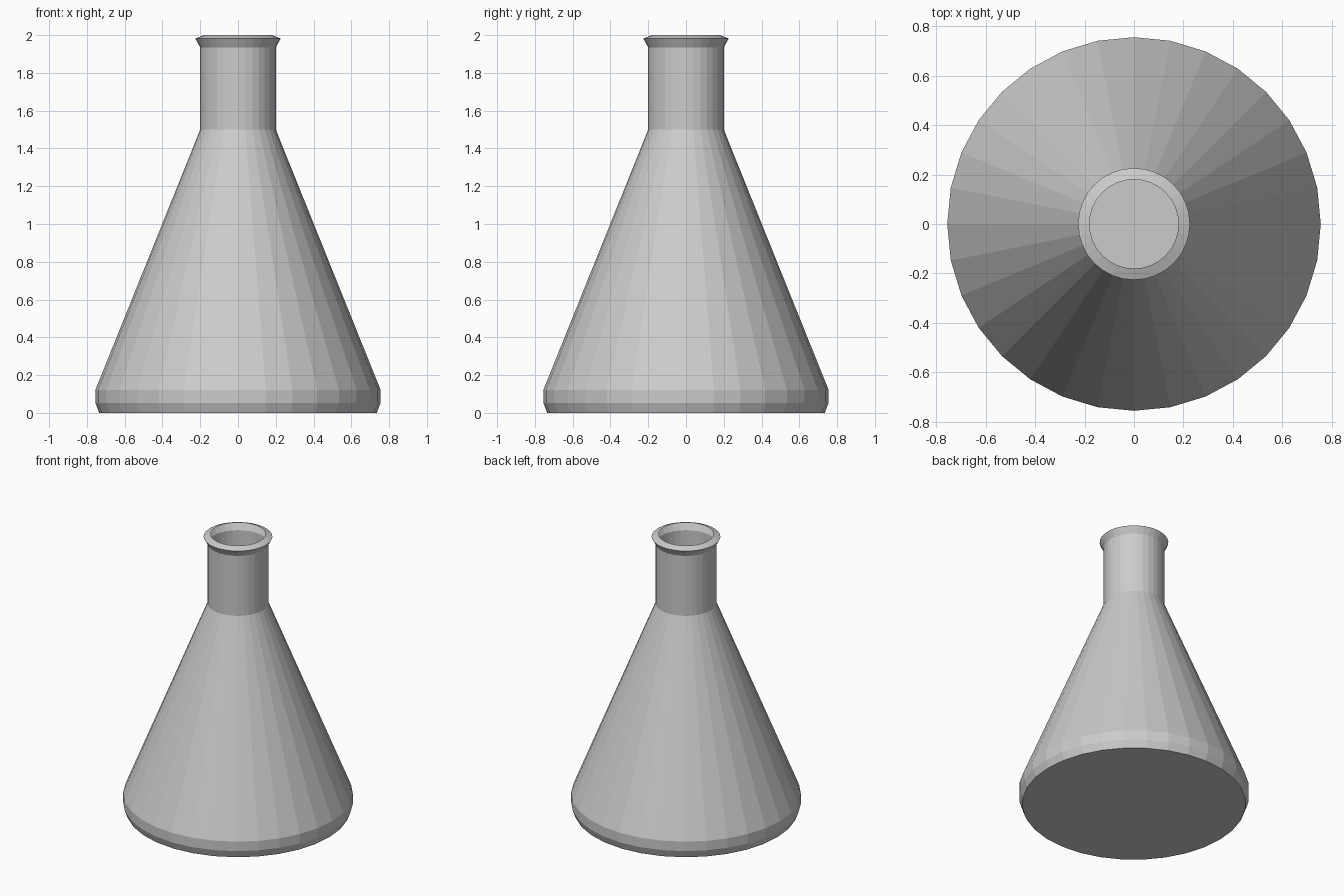
import bpy, bmesh, math

if "Cube" in bpy.data.objects:
    bpy.data.objects.remove(bpy.data.objects["Cube"])

SEGMENTS = 32

# Half profile (radius, height): base, bevelled foot, cone, neck, flared lip
PROFILE = [(0.735, 0.0), (0.755, 0.053), (0.755, 0.122), (0.2, 1.5),
           (0.2, 1.935), (0.226, 1.982), (0.18, 2.0)]


def ring(bm, radius, z):
    step = 2 * math.pi / SEGMENTS
    return [bm.verts.new((radius * math.cos(i * step), radius * math.sin(i * step), z))
            for i in range(SEGMENTS)]


# Thin single-walled flask, open at the top
bm = bmesh.new()
rings = [ring(bm, r, z) for r, z in PROFILE]
for low, high in zip(rings, rings[1:]):
    for i in range(SEGMENTS):
        j = (i + 1) % SEGMENTS
        bm.faces.new((low[i], low[j], high[j], high[i]))

# Flat bottom
bm.faces.new(rings[0][::-1])

mesh = bpy.data.meshes.new("conical_flask")
bm.to_mesh(mesh)
bm.free()
flask = bpy.data.objects.new("conical_flask", mesh)
bpy.context.collection.objects.link(flask)
